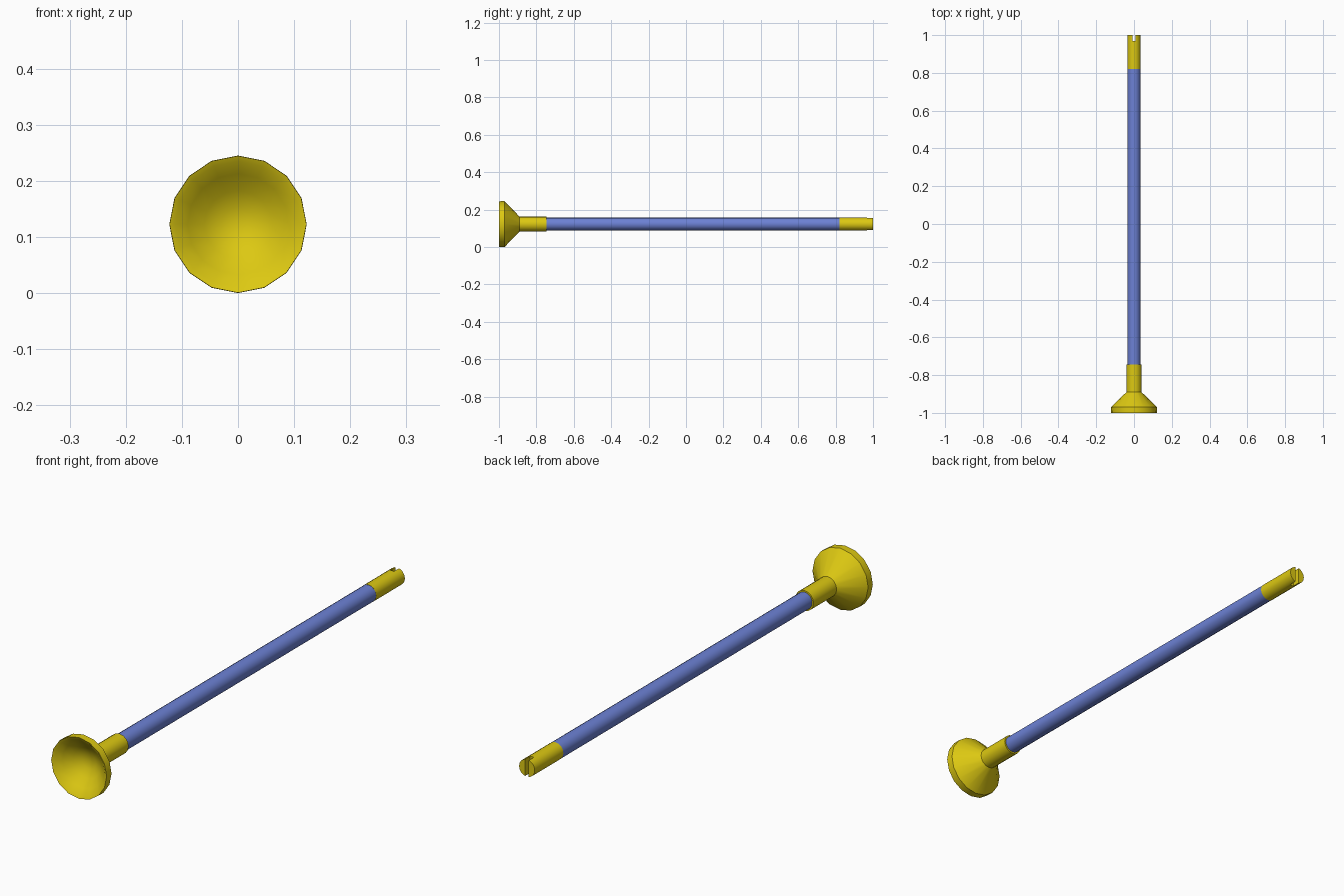
import bpy, bmesh
from math import cos, sin, tau, radians

SIDES = 16
AXIS_Z = 0.1225

cube = bpy.data.objects.get("Cube")
if cube:
    bpy.data.objects.remove(cube, do_unlink=True)


def material(name, rgb):
    mat = bpy.data.materials.new(name)
    mat.use_nodes = True
    color = (*rgb, 1)
    mat.diffuse_color = color
    bsdf = mat.node_tree.nodes["Principled BSDF"]
    bsdf.inputs["Base Color"].default_value = color
    bsdf.inputs["Roughness"].default_value = 0.6
    return mat


def lathe(name, profile, mat):
    """Turn a (radius, y) profile around the dart's long axis."""
    bm = bmesh.new()
    rings = []
    for r, y in profile:
        count = SIDES if r > 0 else 1
        rings.append([bm.verts.new((r * sin(tau * i / SIDES), y,
                                    AXIS_Z + r * cos(tau * i / SIDES)))
                      for i in range(count)])
    for a, b in zip(rings, rings[1:]):
        for i in range(SIDES):
            j = (i + 1) % SIDES
            quad = [a[i % len(a)], a[j % len(a)], b[j % len(b)], b[i % len(b)]]
            bm.faces.new(list(dict.fromkeys(quad)))
    bmesh.ops.recalc_face_normals(bm, faces=bm.faces)
    mesh = bpy.data.meshes.new(name)
    bm.to_mesh(mesh)
    bm.free()
    mesh.materials.append(mat)
    obj = bpy.data.objects.new(name, mesh)
    bpy.context.collection.objects.link(obj)
    return obj


def activate(obj):
    bpy.ops.object.select_all(action='DESELECT')
    obj.select_set(True)
    bpy.context.view_layer.objects.active = obj


yellow = material("yellow rubber", (0.72, 0.58, 0.006))
blue = material("blue plastic", (0.15, 0.22, 0.66))

# Suction cup: dished front, thin rim, conical back and collar
cup = lathe("suction_cup", [
    (0, -0.93), (0.03, -0.934), (0.06, -0.95), (0.09, -0.975), (0.112, -0.995),
    (0.122, -1), (0.1225, -0.97), (0.04, -0.89), (0.04, -0.745), (0, -0.745),
], yellow)

# Shaft
shaft = lathe("shaft", [(0, -0.75), (0.034, -0.75), (0.034, 0.82), (0, 0.82)], blue)

# Tail with a string notch cut through its end
tail = lathe("notched_tail", [(0, 0.82), (0.0345, 0.82), (0.0345, 1), (0, 1)], yellow)
bpy.ops.mesh.primitive_cube_add(size=1, location=(0, 1, AXIS_Z))
cutter = bpy.context.object
cutter.name = "notch_cutter"
cutter.scale = (0.016, 0.064, 0.2)
cutter.hide_render = True
notch = tail.modifiers.new("notch", 'BOOLEAN')
notch.operation = 'DIFFERENCE'
notch.solver = 'EXACT'
notch.object = cutter
activate(tail)
bpy.ops.object.modifier_apply(modifier=notch.name)
bpy.data.objects.remove(cutter, do_unlink=True)

for part in (cup, shaft, tail):
    activate(part)
    bpy.ops.object.shade_smooth_by_angle(angle=radians(35))
